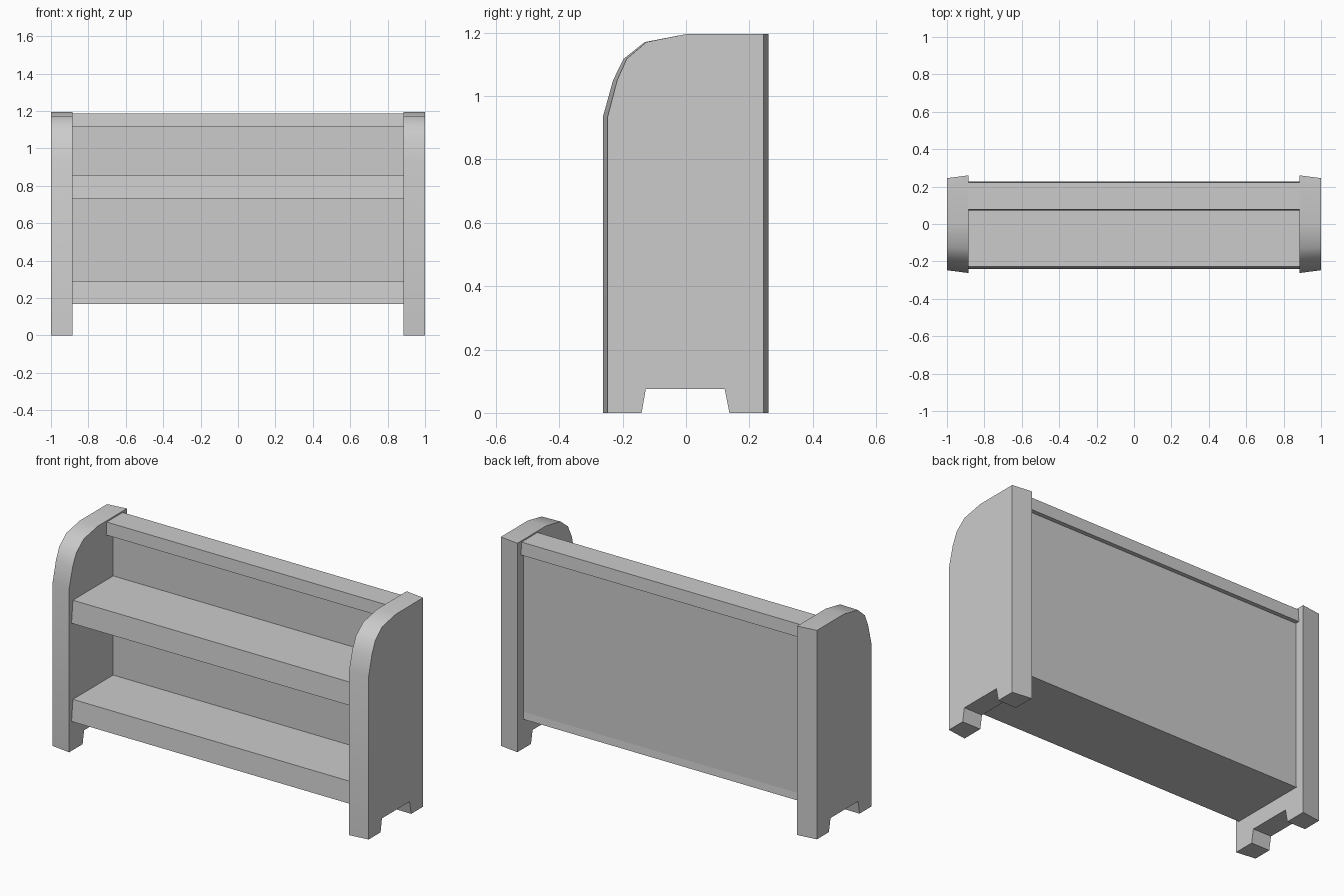
import bpy, bmesh, math

if "Cube" in bpy.data.objects:
    bpy.data.objects.remove(bpy.data.objects["Cube"])


def loft(name, x0, prof0, x1, prof1):
    """Solid between two matching (y, z) profiles at x0 and x1."""
    bm = bmesh.new()
    a = [bm.verts.new((x0, y, z)) for y, z in prof0]
    b = [bm.verts.new((x1, y, z)) for y, z in prof1]
    bm.faces.new(a)
    bm.faces.new(b)
    n = len(a)
    for i in range(n):
        j = (i + 1) % n
        bm.faces.new((a[i], a[j], b[j], b[i]))
    bmesh.ops.recalc_face_normals(bm, faces=bm.faces)
    mesh = bpy.data.meshes.new(name)
    bm.to_mesh(mesh)
    bm.free()
    ob = bpy.data.objects.new(name, mesh)
    bpy.context.collection.objects.link(ob)
    return ob


def board(name, z0, z1, bottom, top):
    """Board spanning between the side panels; (front, back) y at bottom and top."""
    prof = [(bottom[0], z0), (bottom[1], z0), (top[1], z1), (top[0], z1)]
    return loft(name, -0.89, prof, 0.89, prof)


# Side panels: rounded top front corner, foot notch, wider on the inner face
notch = [(-0.14, 0), (-0.127, 0.075), (0.122, 0.075), (0.137, 0)]
outer = [(-0.247, 0)] + notch + [
    (0.245, 0), (0.245, 1.195), (0, 1.195), (-0.125, 1.17),
    (-0.187, 1.117), (-0.217, 1.05), (-0.247, 0.935)]
inner = [(-0.262, 0)] + notch + [
    (0.26, 0), (0.26, 1.195), (0, 1.195), (-0.13, 1.17),
    (-0.197, 1.117), (-0.23, 1.05), (-0.262, 0.935)]
for side, s in (("left", -1), ("right", 1)):
    ob = loft(side + "_side_panel", s * 0.885, inner, s * 1.0, outer)
    bpy.ops.object.select_all(action='DESELECT')
    ob.select_set(True)
    bpy.context.view_layer.objects.active = ob
    bpy.ops.object.shade_smooth_by_angle(angle=math.radians(40))

# Shelves, slightly wider at the bottom
board("bottom_shelf", 0.168, 0.29, (-0.24, 0.207), (-0.228, 0.195))
board("middle_shelf", 0.73, 0.857, (-0.24, 0.19), (-0.228, 0.18))

# Top rail and back panel
board("top_rail", 1.115, 1.187, (0.073, 0.227), (0.078, 0.222))
board("back_panel", 0.18, 1.13, (0.136, 0.203), (0.136, 0.203))
